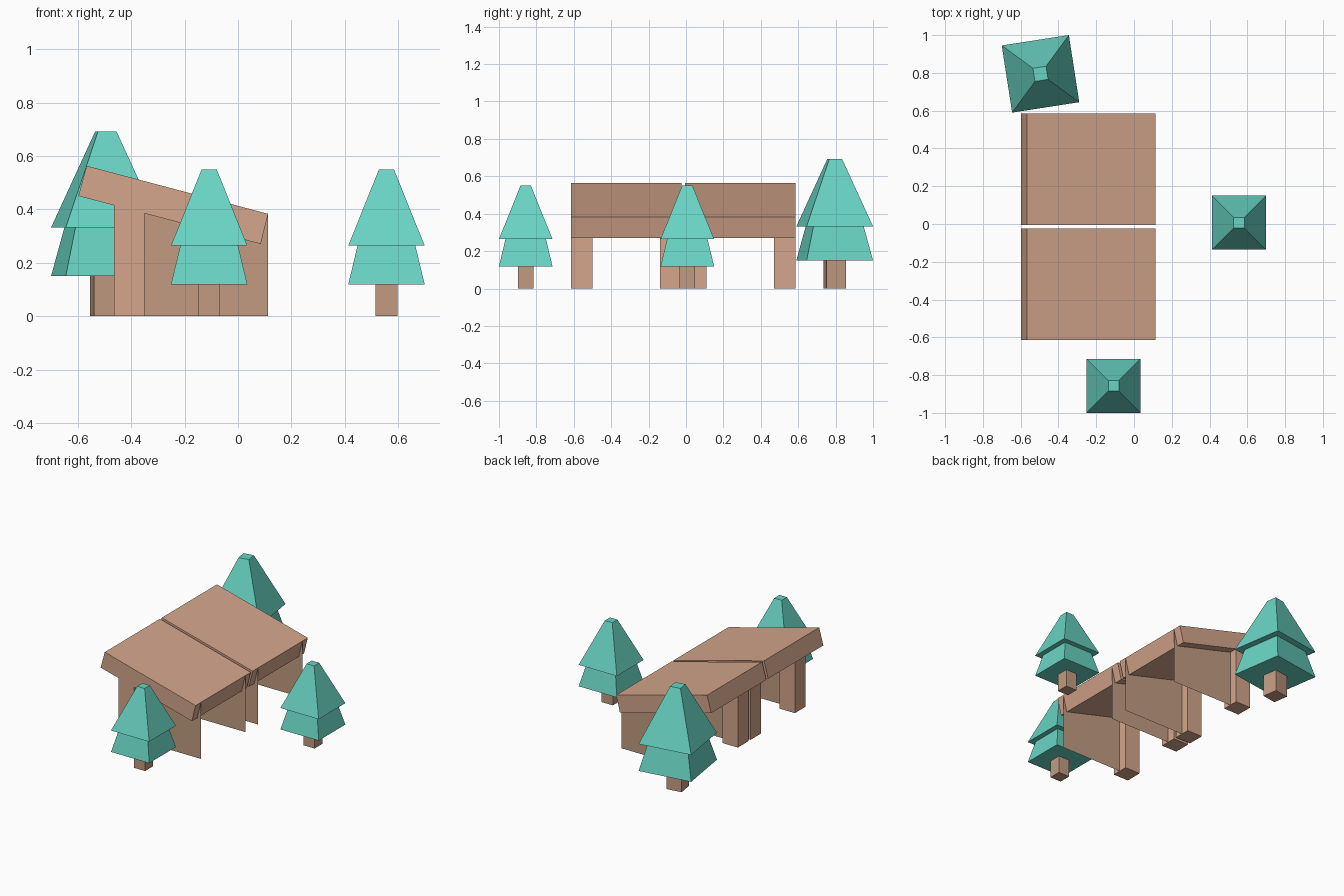
import bpy
import bmesh
from math import radians
from mathutils import Matrix

if "Cube" in bpy.data.objects:
    bpy.data.objects.remove(bpy.data.objects["Cube"])


def material(name, rgb):
    m = bpy.data.materials.new(name)
    m.diffuse_color = (*rgb, 1)
    m.use_nodes = True
    m.node_tree.nodes["Principled BSDF"].inputs["Base Color"].default_value = m.diffuse_color
    return m


WOOD = material("light_wood", (0.66, 0.38, 0.26))
BARK = material("dark_wood", (0.54, 0.33, 0.22))
LEAF = material("foliage", (0.14, 0.66, 0.55))


def finish(name, bm, mat):
    bmesh.ops.recalc_face_normals(bm, faces=bm.faces)
    me = bpy.data.meshes.new(name)
    bm.to_mesh(me)
    bm.free()
    me.materials.append(mat)
    ob = bpy.data.objects.new(name, me)
    bpy.context.collection.objects.link(ob)
    return ob


def prism(name, profile, y0, y1, mat):
    """Extrude an (x, z) profile along y; a flat sheet if y0 == y1."""
    bm = bmesh.new()
    face = bm.faces.new([bm.verts.new((x, y0, z)) for x, z in profile])
    if y1 > y0:
        ext = bmesh.ops.extrude_face_region(bm, geom=[face], use_keep_orig=True)
        for v in ext["geom"]:
            if isinstance(v, bmesh.types.BMVert):
                v.co.y = y1
    return finish(name, bm, mat)


def frustum(name, half0, half1, z0, z1, mat, place):
    """Four-sided tapered block."""
    bm = bmesh.new()
    bmesh.ops.create_cube(bm, size=2)
    for v in bm.verts:
        h, z = (half1, z1) if v.co.z > 0 else (half0, z0)
        v.co = (v.co.x * h, v.co.y * h, z)
    bm.transform(place)
    return finish(name, bm, mat)


# Two shelters: sloping roof slab, two posts, thin side panels
ROOF = [(-0.598, 0.45), (0.085, 0.27), (0.113, 0.383), (-0.567, 0.563)]
POST = [(-0.465, 0), (-0.35, 0), (-0.35, 0.42), (-0.465, 0.45)]
PANEL = [(-0.35, 0), (0.113, 0), (0.113, 0.383), (-0.35, 0.388)]
for label, y0 in (("front", -0.615), ("back", -0.005)):
    y1 = y0 + 0.59
    prism(label + "_roof", ROOF, y0, y1, WOOD)
    for side, p in (("near", y0), ("far", y1 - 0.115)):
        prism(f"{label}_{side}_post", POST, p, p + 0.115, WOOD)
        prism(f"{label}_{side}_side_panel", PANEL, p + 0.0575, p + 0.0575, BARK)

# Three trees: trunk and two tiers of foliage
for label, x, y, scale, turn in (
    ("front", -0.108, -0.857, 1, 0),
    ("right", 0.556, 0.007, 1, 0),
    ("back", -0.495, 0.795, 1.257, 8.8),
):
    place = (Matrix.Translation((x, y, 0)) @ Matrix.Rotation(radians(turn), 4, "Z")
             @ Matrix.Scale(scale, 4))
    frustum(label + "_tree_trunk", 0.0415, 0.0415, 0, 0.12, BARK, place)
    frustum(label + "_tree_lower_foliage", 0.143, 0.108, 0.119, 0.265, LEAF, place)
    frustum(label + "_tree_upper_foliage", 0.143, 0.028, 0.264, 0.55, LEAF, place)
